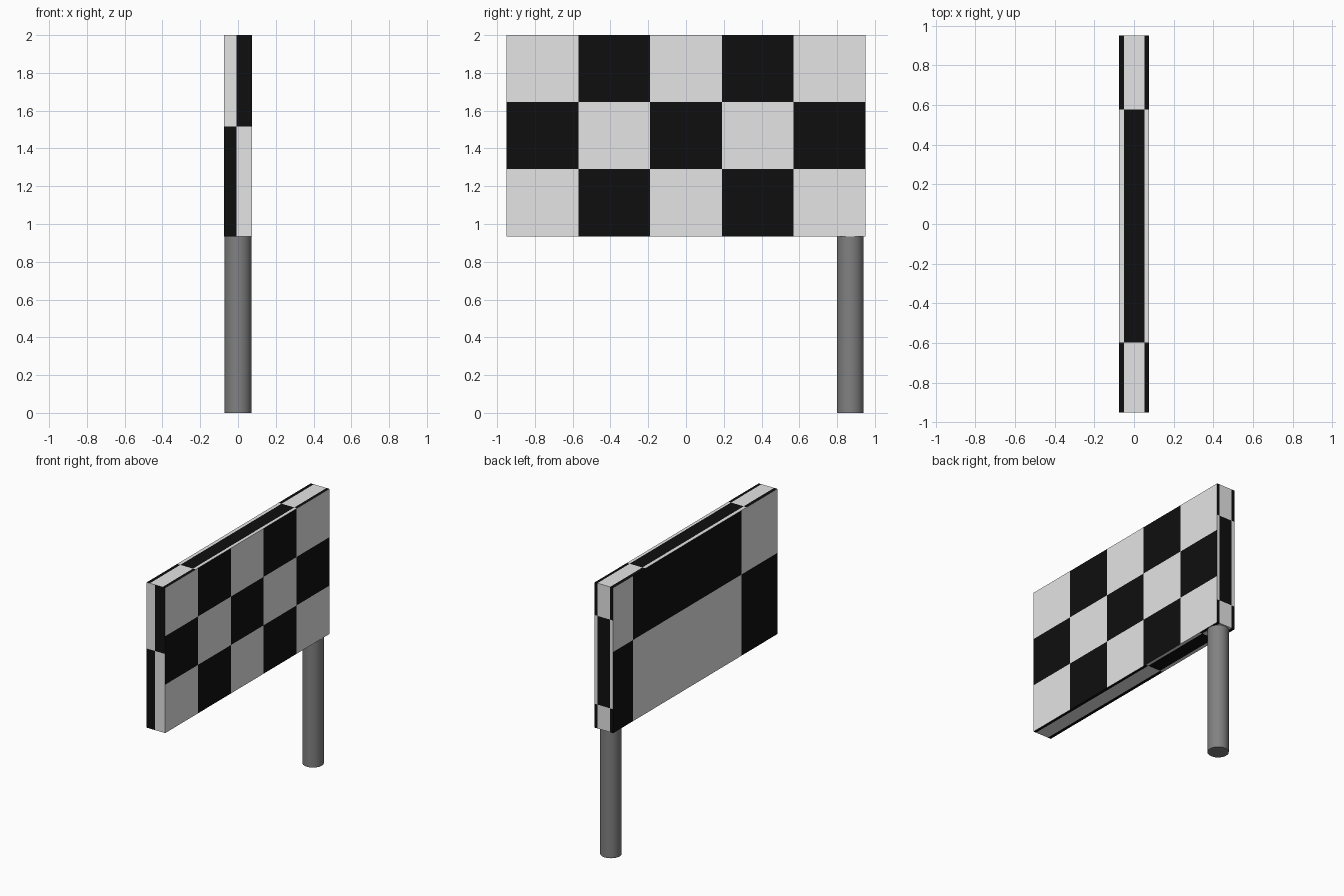
import bpy, bmesh
from mathutils import Vector

if "Cube" in bpy.data.objects:
    bpy.data.objects.remove(bpy.data.objects["Cube"])


def make_material(name, rgb):
    m = bpy.data.materials.new(name)
    m.diffuse_color = (*rgb, 1.0)
    m.use_nodes = True
    m.node_tree.nodes["Principled BSDF"].inputs["Base Color"].default_value = m.diffuse_color
    return m


light = make_material("light grey", (0.78, 0.78, 0.78))
black = make_material("black", (0.0048, 0.0048, 0.0048))
grey = make_material("pole grey", (0.22, 0.22, 0.22))

# Board extents
X, Y, Z0, Z1 = 0.075, 0.95, 0.935, 2.0
bm = bmesh.new()


def checker(axis, pos, us, vs, first, flip):
    """Flat checkered side of the board: cut lines us, vs along the two other axes."""
    others = [a for a in range(3) if a != axis]

    def vert(u, v):
        co = Vector((0, 0, 0))
        co[axis], co[others[0]], co[others[1]] = pos, u, v
        return bm.verts.new(co)

    grid = [[vert(u, v) for v in vs] for u in us]
    for i in range(len(us) - 1):
        for j in range(len(vs) - 1):
            quad = [grid[i][j], grid[i + 1][j], grid[i + 1][j + 1], grid[i][j + 1]]
            face = bm.faces.new(quad[::-1] if flip else quad)
            face.material_index = (i + j + first) % 2


thin = [-X, -0.05, 0.053, X]
# Right side: five by three squares
checker(0, X, [-Y + 0.38 * i for i in range(6)],
        [Z0 + (Z1 - Z0) * i / 3 for i in range(4)], 0, False)
# Left side: three by two
checker(0, -X, [-Y, -0.535, 0.72, Y], [Z0, 1.53, Z1], 1, True)
# Front edge: two by two
checker(1, -Y, [-X, -0.008, X], [Z0, 1.515, Z1], 1, False)
# Back edge, top and bottom: three by three
checker(1, Y, thin, [Z0, 1.11, 1.76, Z1], 1, True)
checker(2, Z1, thin, [-Y, -0.597, 0.577, Y], 1, False)
checker(2, Z0, thin, [-Y, 0.21, 0.77, Y], 1, True)

bmesh.ops.remove_doubles(bm, verts=bm.verts, dist=1e-5)
mesh = bpy.data.meshes.new("flag_board")
bm.to_mesh(mesh)
bm.free()
mesh.materials.append(light)
mesh.materials.append(black)
board = bpy.data.objects.new("flag_board", mesh)
bpy.context.collection.objects.link(board)

# Pole under the back end of the board
bpy.ops.mesh.primitive_cylinder_add(vertices=32, radius=0.071, depth=0.94,
                                    location=(0, 0.87, 0.47))
pole = bpy.context.object
pole.name = "pole"
pole.data.materials.append(grey)
bpy.ops.object.shade_smooth_by_angle()
